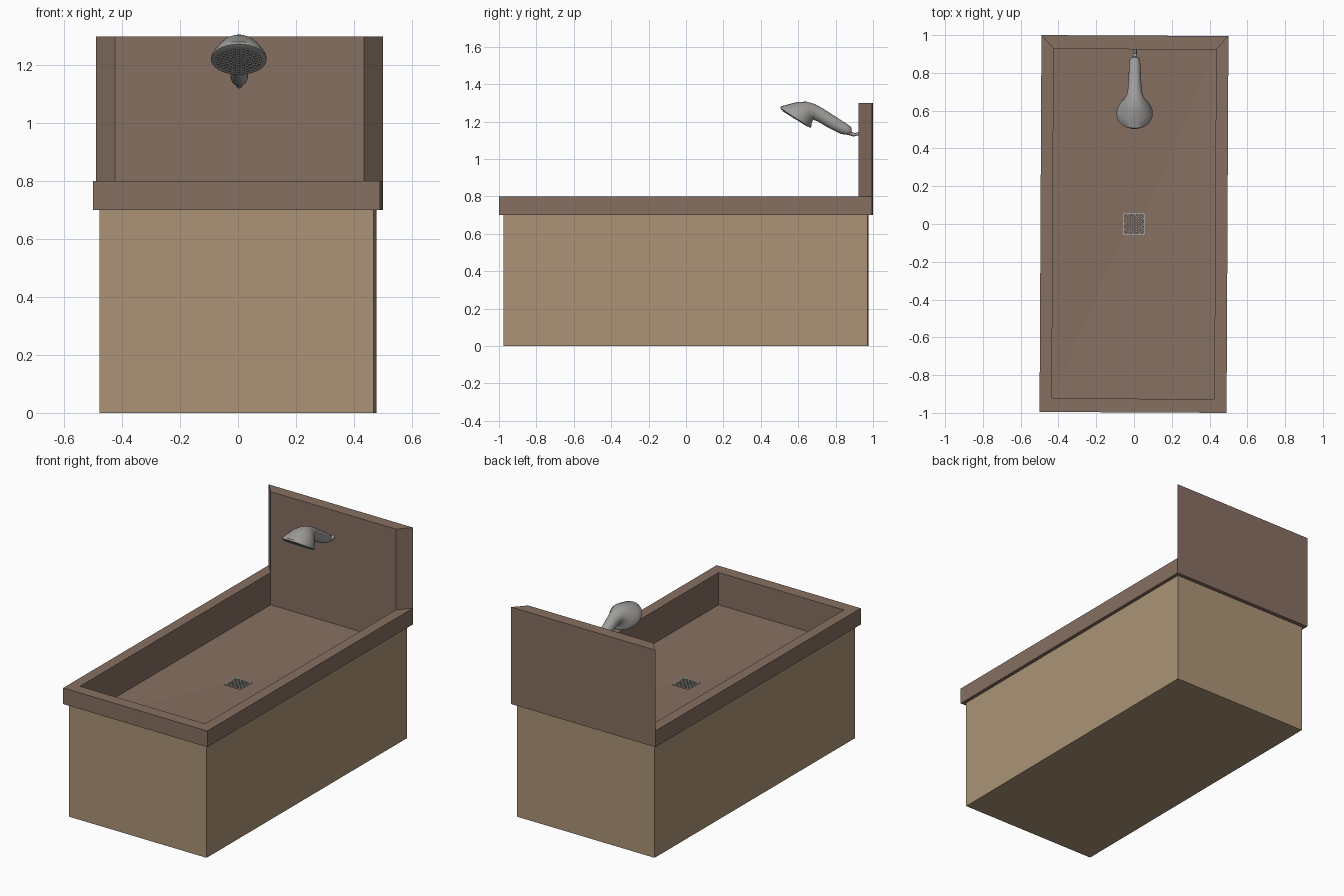
import bpy, bmesh, math
from mathutils import Vector, Matrix

if "Cube" in bpy.data.objects:
    bpy.data.objects.remove(bpy.data.objects["Cube"])

TURN = math.radians(-0.29)  # whole model is turned very slightly


def material(name, rgb):
    m = bpy.data.materials.new(name)
    m.diffuse_color = (*rgb, 1)
    m.use_nodes = True
    m.node_tree.nodes["Principled BSDF"].inputs["Base Color"].default_value = m.diffuse_color
    return m


TAN = material("tan cabinet", (0.413, 0.296, 0.184))
BROWN = material("brown basin", (0.242, 0.162, 0.122))
GREY = material("grey metal", (0.352, 0.342, 0.328))


def finish(name, bm, mat, smooth=None):
    me = bpy.data.meshes.new(name)
    bm.to_mesh(me)
    bm.free()
    me.materials.append(mat)
    ob = bpy.data.objects.new(name, me)
    bpy.context.collection.objects.link(ob)
    ob.rotation_euler.z = TURN
    if smooth:
        bpy.ops.object.select_all(action='DESELECT')
        ob.select_set(True)
        bpy.context.view_layer.objects.active = ob
        bpy.ops.object.shade_smooth_by_angle(angle=math.radians(smooth))
    return ob


def loft(bm, rings, cap_start=False, cap_end=False):
    vs = [[bm.verts.new(p) for p in r] for r in rings]
    n = len(vs[0])
    for a, b in zip(vs, vs[1:]):
        for i in range(n):
            j = (i + 1) % n
            bm.faces.new((a[i], a[j], b[j], b[i]))
    if cap_start:
        bm.faces.new(vs[0][::-1])
    if cap_end:
        bm.faces.new(vs[-1])


def rect(x, y, z):
    return [(-x, -y, z), (x, -y, z), (x, y, z), (-x, y, z)]


# cabinet: open at the top, the basin hangs inside
bm = bmesh.new()
loft(bm, [rect(0.473, 0.973, 0), rect(0.473, 0.973, 0.7)], cap_start=True)
finish("cabinet", bm, TAN)

# basin: lip, rim, inner walls and a floor falling to the drain
bm = bmesh.new()
loft(bm, [rect(0.473, 0.973, 0.7), rect(0.495, 0.9975, 0.7), rect(0.495, 0.9975, 0.8),
          rect(0.43, 0.925, 0.8), rect(0.43, 0.925, 0.6), rect(0.056, 0.056, 0.58),
          rect(0.056, 0.056, 0.572)], cap_end=True)
finish("basin", bm, BROWN)

# splashback: mitred slab standing on the back rim
bm = bmesh.new()
outline = [(-0.43, 0.925), (0.43, 0.925), (0.495, 0.9975), (-0.495, 0.9975)]
loft(bm, [[(x, y, z) for x, y in outline] for z in (0.8, 1.3)], True, True)
finish("splashback", bm, BROWN)

# drain grate: square frame with a diagonal lattice
bm = bmesh.new()


def bar(p, q, w=0.007, z=0.58):
    p, q = Vector((*p, z)), Vector((*q, z))
    d = q - p
    mat = (Matrix.Translation((p + q) / 2) @ Matrix.Rotation(math.atan2(d.y, d.x), 4, 'Z')
           @ Matrix.Diagonal((d.length, w, 0.006, 1)))
    bmesh.ops.create_cube(bm, size=1, matrix=mat)


h = 0.054
for s in (-h, h):
    bar((-h, s), (h, s))
    bar((s, -h), (s, h))
for k in range(-3, 4):
    c = k * 2 * h / 4
    lo, hi = max(-h, c - h), min(h, c + h)
    bar((lo, c - lo), (hi, c - hi), 0.006)
    bar((lo, lo - c), (hi, hi - c), 0.006)
finish("drain_grate", bm, GREY)

# shower head: cross-sections given by top point, bottom point (y, z) and half width
sections = [
    ((.926, 1.147), (.926, 1.127), .010),
    ((.903, 1.137), (.895, 1.120), .010),
    ((.886, 1.146), (.873, 1.126), .013),
    ((.886, 1.158), (.862, 1.129), .022),
    ((.883, 1.171), (.850, 1.130), .027),
    ((.860, 1.187), (.828, 1.134), .030),
    ((.800, 1.226), (.762, 1.166), .033),
    ((.735, 1.268), (.705, 1.200), .036),
    ((.690, 1.293), (.680, 1.210), .042),
    ((.645, 1.306), (.672, 1.192), .058),
    ((.600, 1.305), (.671, 1.182), .076),
    ((.548, 1.292), (.670, 1.174), .089),
    ((.508, 1.281), (.668, 1.169), .096),
    ((.503, 1.273), (.662, 1.167), .096),
    ((.511, 1.263), (.655, 1.173), .088),
]
rings = []
N = 28
for t, b, w in sections:
    t, b = Vector((0, *t)), Vector((0, *b))
    mid, half = (t + b) / 2, (t - b) / 2
    rings.append([mid + half * math.cos(a) + Vector((w * math.sin(a), 0, 0))
                  for a in (2 * math.pi * i / N for i in range(N))])
bm = bmesh.new()
loft(bm, rings, True, True)
bmesh.ops.recalc_face_normals(bm, faces=bm.faces)
finish("shower_head", bm, GREY, 40)

# nozzles: rings of small studs on the spray face
bm = bmesh.new()
centre = Vector((0, .583, 1.218))
along = Vector((0, .144, -.090)).normalized()
normal = Vector((0, -.090, -.144)).normalized()
turn = normal.to_track_quat('Z', 'Y').to_matrix().to_4x4()
for ring in range(6):
    count = max(1, ring * 6)
    for i in range(count):
        a = 2 * math.pi * i / count
        p = centre + 0.015 * ring * (along * math.cos(a) + Vector((math.sin(a), 0, 0)))
        bmesh.ops.create_cone(bm, cap_ends=True, segments=8, radius1=0.0045, radius2=0.003,
                              depth=0.006, matrix=Matrix.Translation(p + normal * 0.001) @ turn)
finish("nozzles", bm, GREY)
